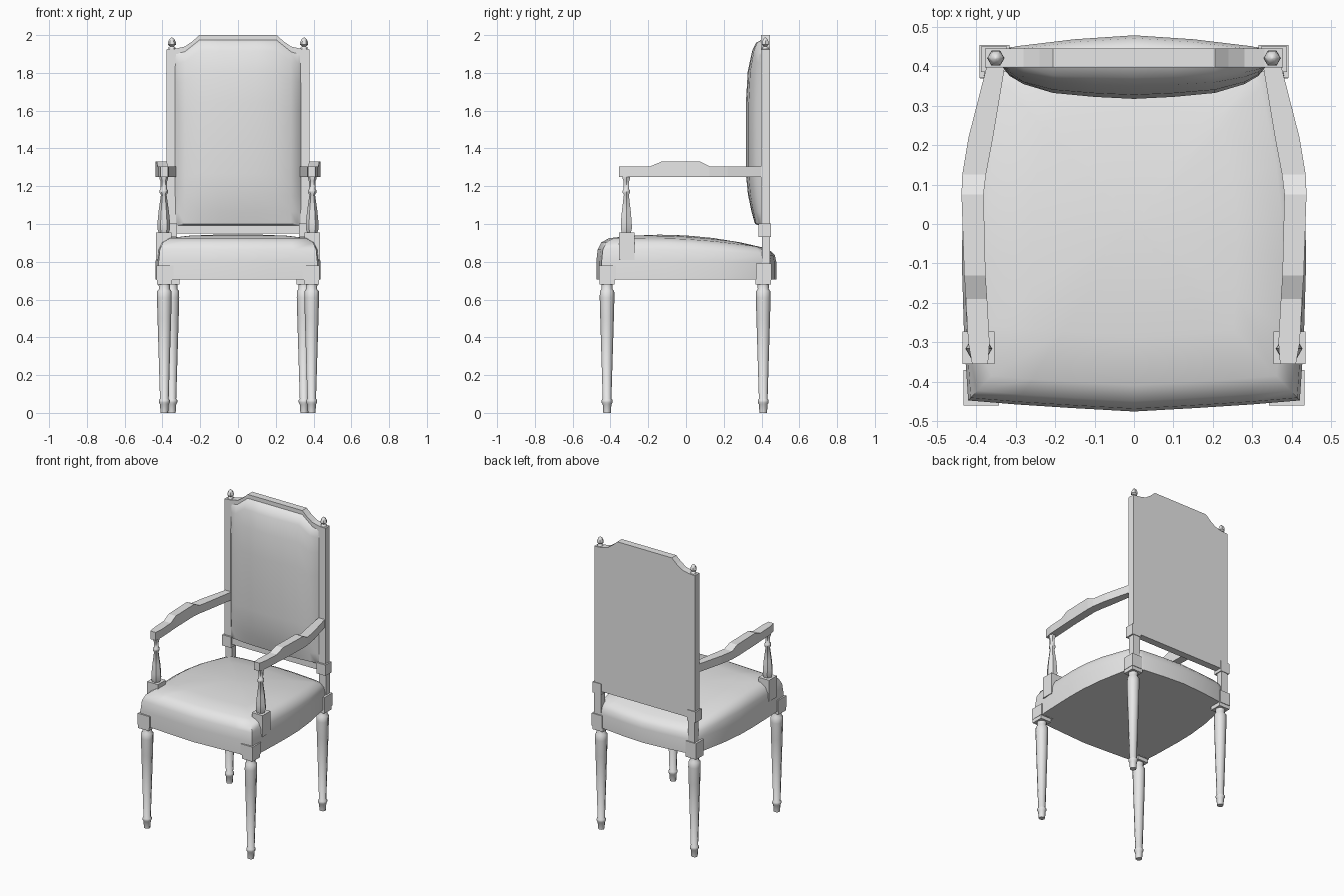
import bpy, bmesh, math

cube = bpy.data.objects.get("Cube")
if cube:
    bpy.data.objects.remove(cube, do_unlink=True)

grey = bpy.data.materials.new("plain_grey")
grey.use_nodes = True
grey.diffuse_color = (0.8, 0.8, 0.8, 1)
grey.node_tree.nodes["Principled BSDF"].inputs["Base Color"].default_value = (0.8, 0.8, 0.8, 1)


def finish(name, bm, smooth=None):
    bmesh.ops.recalc_face_normals(bm, faces=bm.faces)
    mesh = bpy.data.meshes.new(name)
    bm.to_mesh(mesh)
    bm.free()
    mesh.materials.append(grey)
    obj = bpy.data.objects.new(name, mesh)
    bpy.context.collection.objects.link(obj)
    if smooth:
        bpy.ops.object.select_all(action='DESELECT')
        obj.select_set(True)
        bpy.context.view_layer.objects.active = obj
        bpy.ops.object.shade_smooth_by_angle(angle=math.radians(smooth))
    return obj


def loft(name, rings, smooth=None):
    """Join closed rings of points and cap both ends."""
    bm = bmesh.new()
    loops = [[bm.verts.new(p) for p in ring] for ring in rings]
    n = len(loops[0])
    for a, b in zip(loops, loops[1:]):
        for i in range(n):
            j = (i + 1) % n
            bm.faces.new((a[i], a[j], b[j], b[i]))
    bm.faces.new(loops[0])
    bm.faces.new(loops[-1])
    return finish(name, bm, smooth)


def box(name, x0, x1, y0, y1, z0, z1):
    base = [(x0, y0), (x1, y0), (x1, y1), (x0, y1)]
    return loft(name, [[(x, y, z) for x, y in base] for z in (z0, z1)])


def turned(name, x, y, profile, sides):
    """Turned part from a (radius, height) profile."""
    angles = [math.tau * i / sides for i in range(sides)]
    return loft(name, [[(x + r * math.cos(a), y + r * math.sin(a), z) for a in angles]
                       for r, z in profile], 50)


# Upholstered seat with bowed sides, crowned and sloping towards the back
half = [(0, -.475), (.16, -.466), (.3, -.457), (.42, -.447), (.43, -.3), (.436, -.1),
        (.434, .03), (.418, .18), (.375, .4), (.35, .435), (.3, .45), (.15, .468), (0, .478)]
outline = half + [(-x, y) for x, y in half[-2:0:-1]]


def seat_point(x, y, z):
    slope = .07 * (max(y + .2, 0) / .67) ** 2 * max(z - .8, 0) / .145
    return (x, y, z - slope)


seat_rings = [(1, .705), (1, .8), (.985, .865), (.945, .902), (.86, .925),
              (.6, .938), (.3, .944), (.05, .945)]
loft("seat", [[seat_point(x * s, y * s, z) for x, y in outline] for s, z in seat_rings], 45)

# Back panel with scooped shoulders
top_half = [(.378, 1.925), (.33, 1.928), (.28, 1.94), (.24, 1.968), (.205, 2.0)]
top = top_half + [(-x, z) for x, z in reversed(top_half)]
panel = [(-.378, .95), (.378, .95)] + top
loft("back_panel", [[(x, y, z) for x, z in panel] for y in (.397, .445)])


# Padded front of the back, domed and following the shoulders
def top_height(x):
    x = abs(x)
    for (xa, za), (xb, zb) in zip(top_half, top_half[1:]):
        if xb <= x <= xa:
            return za + (zb - za) * (xa - x) / (xa - xb)
    return 2.0


pad_columns = [(.335, 0), (.315, .3), (.28, .55), (.205, .82), (.1, .94), (0, 1)]
pad_columns += [(-x, d) for x, d in pad_columns[-2::-1]]
pad_rows = [(0, 0), (.01, .42), (.08, .65), (.17, .87), (.28, 1), (.66, 1),
            (.83, .88), (.94, .6), (.985, .35), (1, 0)]
bm = bmesh.new()
grid = []
for t, bulge in pad_rows:
    row = []
    for x, d in pad_columns:
        z0, z1 = .99, top_height(x) - .025
        row.append(bm.verts.new((x, .4 - .083 * d * bulge, z0 + (z1 - z0) * t)))
    grid.append(row)
for a, b in zip(grid, grid[1:]):
    for i in range(len(a) - 1):
        bm.faces.new((a[i], a[i + 1], b[i + 1], b[i]))
bmesh.ops.contextual_create(bm, geom=[e for e in bm.edges if e.is_boundary])
finish("back_pad", bm, 50)

# Profiles of the turned parts
leg = [(.03, .685), (.029, .655), (.038, .645), (.039, .61), (.036, .5), (.023, .075),
       (.029, .068), (.029, .055), (.023, .045), (.02, 0)]
baluster = [(.026, .95), (.034, .975), (.033, 1.01), (.027, 1.07), (.015, 1.155),
            (.022, 1.165), (.022, 1.178), (.016, 1.185), (.017, 1.225), (.023, 1.24), (.023, 1.255)]
finial = [(.02, 1.922), (.018, 1.935), (.01, 1.94), (.022, 1.95), (.021, 1.962),
          (.013, 1.978), (.003, 1.987)]
# Arm stations: depth, centre, half width, top height
arm = [(-.355, .39, .02, 1.305), (-.3, .393, .027, 1.305), (-.19, .399, .027, 1.305),
       (-.13, .403, .027, 1.33), (.075, .409, .028, 1.33), (.125, .405, .03, 1.305),
       (.22, .388, .031, 1.305), (.4, .35, .023, 1.305)]


def side_box(name, s, xa, xb, *rest):
    box(name, min(s * xa, s * xb), max(s * xa, s * xb), *rest)


for side, s in (("left", 1), ("right", -1)):
    # Legs with square caps and corner blocks
    for end, x, y in (("front", .39, -.418), ("back", .35, .409)):
        turned(f"{end}_leg_{side}", s * x, y, leg, 8)
        side_box(f"{end}_leg_cap_{side}", s, x - .04, x + .04, y - .04, y + .04, .68, .706)
    side_box(f"front_corner_block_{side}", s, .342, .432, -.46, -.37, .704, .78)
    side_box(f"back_corner_block_{side}", s, .315, .392, .37, .453, .704, .79)

    # Back uprights
    side_box(f"back_post_{side}", s, .328, .378, .403, .446, .78, .96)
    side_box(f"back_post_block_{side}", s, .322, .388, .385, .45, .93, 1.003)
    turned(f"finial_{side}", s * .35, .42, finial, 6)

    # Arm, its turned support and block
    side_box(f"arm_block_{side}", s, .353, .434, -.355, -.272, .81, .955)
    turned(f"arm_support_{side}", s * .393, -.316, baluster, 6)
    loft(f"arm_{side}", [[(s * (c - w), y, 1.25), (s * (c + w), y, 1.25),
                          (s * (c + w), y, z), (s * (c - w), y, z)] for y, c, w, z in arm])
